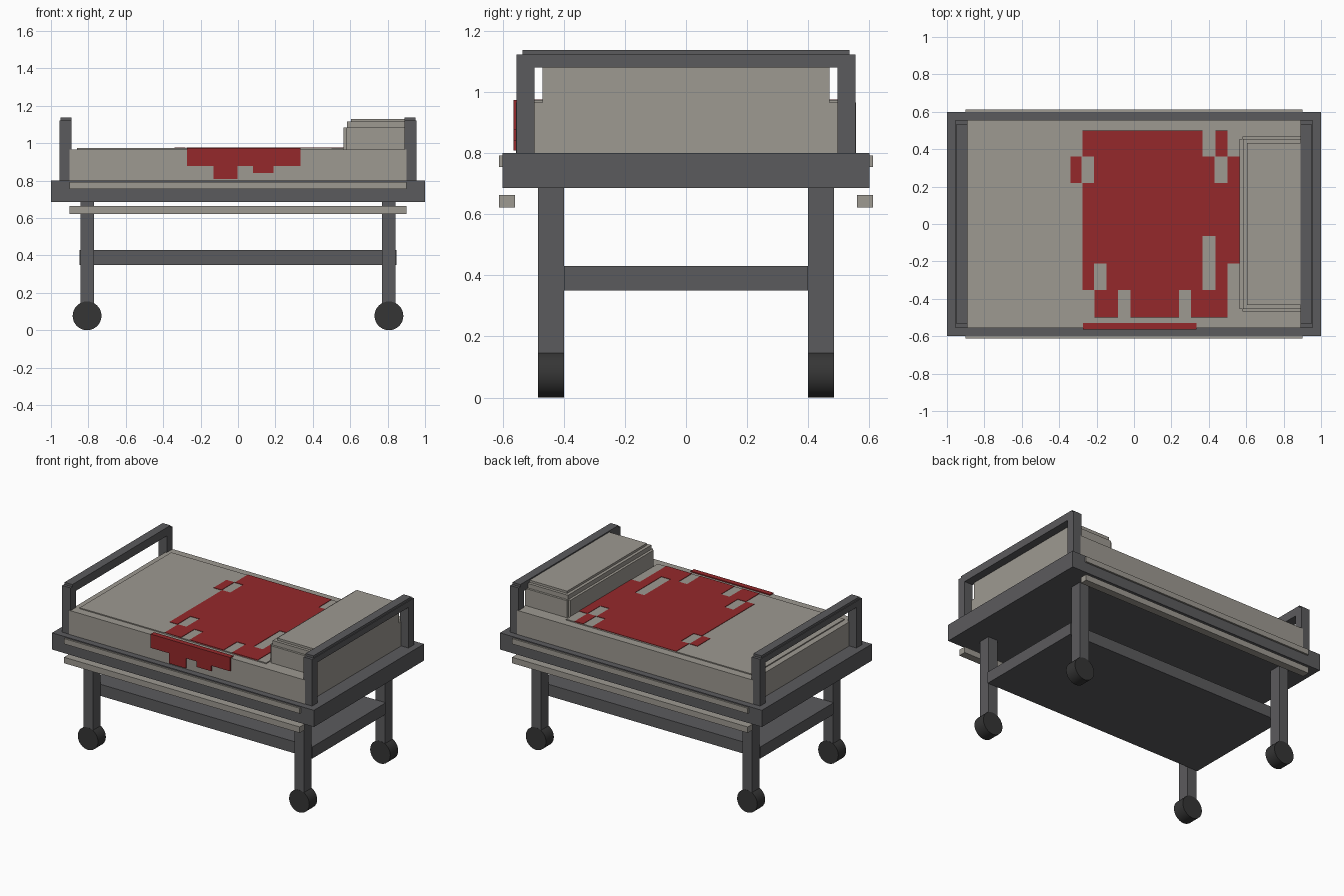
import bpy, bmesh, math
from mathutils import Matrix

if "Cube" in bpy.data.objects:
    bpy.data.objects.remove(bpy.data.objects["Cube"])


def material(name, rgb):
    m = bpy.data.materials.new(name)
    m.diffuse_color = (*rgb, 1)
    m.use_nodes = True
    m.node_tree.nodes["Principled BSDF"].inputs["Base Color"].default_value = m.diffuse_color
    return m


STEEL = material("dark steel", (0.105, 0.104, 0.11))
LINEN = material("grey linen", (0.34, 0.32, 0.285))
RED = material("red stain", (0.30, 0.022, 0.024))
RUBBER = material("black rubber", (0.036, 0.036, 0.036))


def finish(name, bm, mat):
    me = bpy.data.meshes.new(name)
    bmesh.ops.recalc_face_normals(bm, faces=bm.faces)
    bm.to_mesh(me)
    bm.free()
    me.materials.append(mat)
    ob = bpy.data.objects.new(name, me)
    bpy.context.collection.objects.link(ob)
    return ob


def boxes(name, mat, *specs):
    """One object from boxes given as (x0, x1, y0, y1, z0, z1)."""
    bm = bmesh.new()
    for x0, x1, y0, y1, z0, z1 in specs:
        mtx = Matrix.Translation(((x0 + x1) / 2, (y0 + y1) / 2, (z0 + z1) / 2)) \
            @ Matrix.Diagonal((abs(x1 - x0), abs(y1 - y0), abs(z1 - z0), 1))
        bmesh.ops.create_cube(bm, size=1, matrix=mtx)
    return finish(name, bm, mat)


# Bed frame and lower shelf
boxes("bed_frame", STEEL, (-1, 1, -0.6, 0.6, 0.685, 0.80))
boxes("lower_shelf", STEEL, (-0.848, 0.848, -0.4, 0.4, 0.35, 0.43))

# Legs and wheels
for sx, xn in ((-1, "left"), (1, "right")):
    for sy, yn in ((-1, "front"), (1, "back")):
        boxes(f"{yn}_{xn}_leg", STEEL,
              (sx * 0.77, sx * 0.842, sy * 0.4, sy * 0.484, 0.1, 0.69))
        bm = bmesh.new()
        bmesh.ops.create_cone(
            bm, cap_ends=True, segments=32, radius1=0.077, radius2=0.077, depth=0.086,
            matrix=Matrix.Translation((sx * 0.807, sy * 0.442, 0.077))
            @ Matrix.Rotation(math.pi / 2, 4, 'X'))
        for f in bm.faces:
            f.smooth = len(f.verts) == 4
        finish(f"{yn}_{xn}_wheel", bm, RUBBER)

# End boards: two posts and a stepped top bar
for s, n in ((-1, "foot"), (1, "head")):
    a, b = s * 0.89, s * 0.955
    for t, side in ((-1, "front"), (1, "back")):
        boxes(f"{n}_{side}_post", STEEL, (a, b, t * 0.495, t * 0.555, 0.79, 1.09))
    boxes(f"{n}_top_bar", STEEL,
          (a, b, -0.555, 0.555, 1.08, 1.122),
          (a, s * 0.95, -0.535, 0.535, 1.12, 1.138))

# Side rails
for s, n in ((-1, "front"), (1, "back")):
    for z0, z1, lv in ((0.755, 0.792, "upper"), (0.622, 0.663, "lower")):
        boxes(f"{n}_{lv}_rail", LINEN, (-0.9, 0.9, s * 0.56, s * 0.612, z0, z1))

# Mattress, sheet and stepped pillow
boxes("mattress", LINEN, (-0.9, 0.9, -0.557, 0.557, 0.79, 0.966))
boxes("sheet", LINEN, (-0.86, 0.565, -0.5, 0.5, 0.96, 0.973))
boxes("pillow", LINEN,
      (0.565, 0.9, -0.455, 0.455, 0.96, 1.085),
      (0.58, 0.9, -0.469, 0.469, 0.96, 1.084),
      (0.583, 0.9, -0.454, 0.454, 1.08, 1.115),
      (0.604, 0.9, -0.434, 0.434, 1.11, 1.13))

# Red stain on the sheet: rows of (y0, y1, x spans)
rows = (
    (0.36, 0.50, ((-0.275, 0.365), (0.435, 0.50))),
    (0.22, 0.36, ((-0.34, -0.28), (-0.213, 0.43), (0.50, 0.565))),
    (-0.065, 0.22, ((-0.275, 0.565),)),
    (-0.21, -0.065, ((-0.275, 0.365), (0.435, 0.565))),
    (-0.353, -0.21, ((-0.275, -0.215), (-0.148, 0.365), (0.435, 0.50))),
    (-0.50, -0.353, ((-0.21, -0.085), (-0.02, 0.24), (0.305, 0.50))),
)
boxes("sheet_stain", RED,
      *[(x0, x1, y0, y1, 0.97, 0.976) for y0, y1, spans in rows for x0, x1 in spans])

# Red stain dripping over the front side
boxes("side_stain", RED,
      (-0.272, 0.335, -0.565, -0.53, 0.878, 0.973),
      (-0.13, -0.002, -0.565, -0.53, 0.808, 0.878),
      (0.08, 0.19, -0.565, -0.53, 0.84, 0.878))
